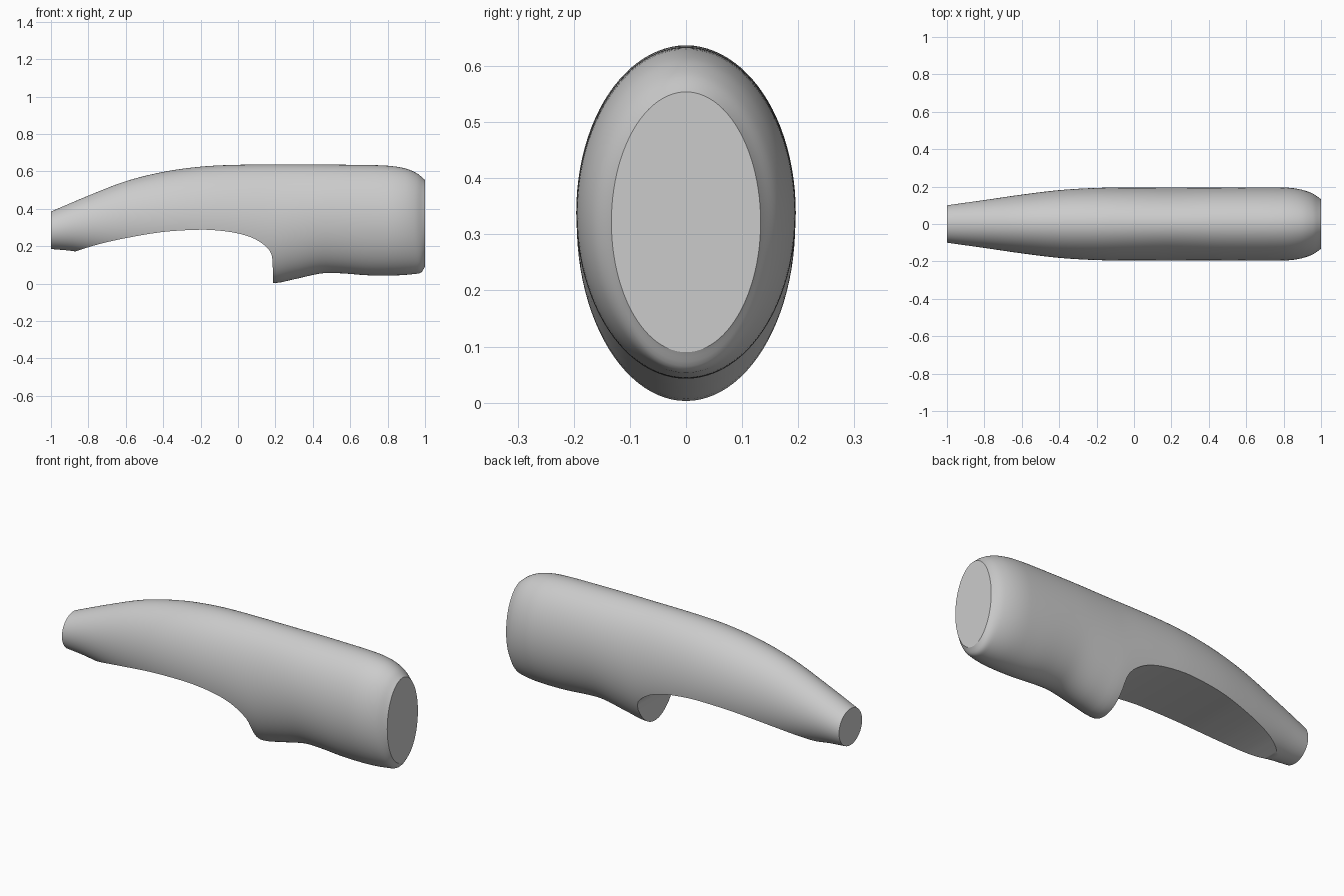
import bpy, bmesh, math

if "Cube" in bpy.data.objects:
    bpy.data.objects.remove(bpy.data.objects["Cube"])

grey = bpy.data.materials.new("plain grey")
grey.use_nodes = True
grey.diffuse_color = (0.6, 0.6, 0.6, 1)
grey.node_tree.nodes["Principled BSDF"].inputs["Base Color"].default_value = (0.6, 0.6, 0.6, 1)


def smooth_at(points, x):
    """Smooth value at x through a list of (x, value) points."""
    n = len(points)

    def slope(i):
        a, b = points[max(i - 1, 0)], points[min(i + 1, n - 1)]
        return (b[1] - a[1]) / (b[0] - a[0])

    i = 0
    while i < n - 2 and x > points[i + 1][0]:
        i += 1
    (x0, v0), (x1, v1) = points[i], points[i + 1]
    w = x1 - x0
    t = (x - x0) / w
    return ((1 + 2 * t) * (1 - t) ** 2 * v0 + t * (1 - t) ** 2 * w * slope(i)
            + t * t * (3 - 2 * t) * v1 + t * t * (t - 1) * w * slope(i + 1))


def make_object(name, bm):
    bmesh.ops.recalc_face_normals(bm, faces=bm.faces)
    mesh = bpy.data.meshes.new(name)
    bm.to_mesh(mesh)
    bm.free()
    mesh.materials.append(grey)
    ob = bpy.data.objects.new(name, mesh)
    bpy.context.collection.objects.link(ob)
    return ob


# Side outline and half width of the handle along its length
top = [(-1, .385), (-.8, .47), (-.6, .547), (-.4, .597), (-.2, .625), (0, .635), (.3, .637),
       (.6, .635), (.8, .63), (.9, .614), (.96, .587), (1, .554)]
bottom = [(-1, .185), (-.87, .172), (-.6, .12), (-.2, .06), (0, .03), (.19, .003), (.3, .023),
          (.45, .055), (.55, .055), (.7, .044), (.85, .044), (.95, .052), (.98, .06), (1, .09)]
width = [(-1, .1), (-.8, .128), (-.6, .157), (-.4, .181), (-.2, .193), (0, .195), (.4, .194),
         (.8, .195), (.88, .187), (.95, .165), (1, .133)]

# Handle: oval rings lofted from the narrow end to the rounded butt
SIDES = 96
stations = [-1 + i * 0.03 for i in range(60)] + [.8 + .2 * math.sin(i * math.pi / 40) for i in range(21)]
bm = bmesh.new()
rings = []
for x in stations:
    hi, lo, w = (smooth_at(p, x) for p in (top, bottom, width))
    ring = []
    for k in range(SIDES):
        a = 2 * math.pi * k / SIDES
        ring.append(bm.verts.new((x, w * math.cos(a), (hi + lo) / 2 + (hi - lo) / 2 * math.sin(a))))
    rings.append(ring)
for a, b in zip(rings, rings[1:]):
    for k in range(SIDES):
        j = (k + 1) % SIDES
        bm.faces.new((a[k], a[j], b[j], b[k]))
bm.faces.new(rings[0])
bm.faces.new(rings[-1])
handle = make_object("handle", bm)

# Finger recess: arched profile swept across and cut out of the underside
arch = [(-.87, .172), (-.75, .209), (-.6, .243), (-.4, .276), (-.2, .288), (-.1, .283), (0, .268),
        (.08, .243), (.14, .207), (.17, .175)]
outline = [(-.87 + 1.04 * i / 50, smooth_at(arch, -.87 + 1.04 * i / 50)) for i in range(51)]
outline += [(.181, .15), (.185, .12), (.19, -.1), (-.95, -.1), (-.95, .147)]
bm = bmesh.new()
face = bm.faces.new([bm.verts.new((x, -.4, z)) for x, z in outline])
sweep = bmesh.ops.extrude_face_region(bm, geom=[face])["geom"]
bmesh.ops.translate(bm, vec=(0, .8, 0), verts=[v for v in sweep if isinstance(v, bmesh.types.BMVert)])
cutter = make_object("recess_cutter", bm)
cutter.hide_render = True

cut = handle.modifiers.new("recess", 'BOOLEAN')
cut.operation = 'DIFFERENCE'
cut.solver = 'EXACT'
cut.object = cutter
bpy.ops.object.select_all(action='DESELECT')
handle.select_set(True)
bpy.context.view_layer.objects.active = handle
bpy.ops.object.modifier_apply(modifier=cut.name)
bpy.data.objects.remove(cutter)
bpy.ops.object.shade_smooth_by_angle(angle=math.radians(32))
